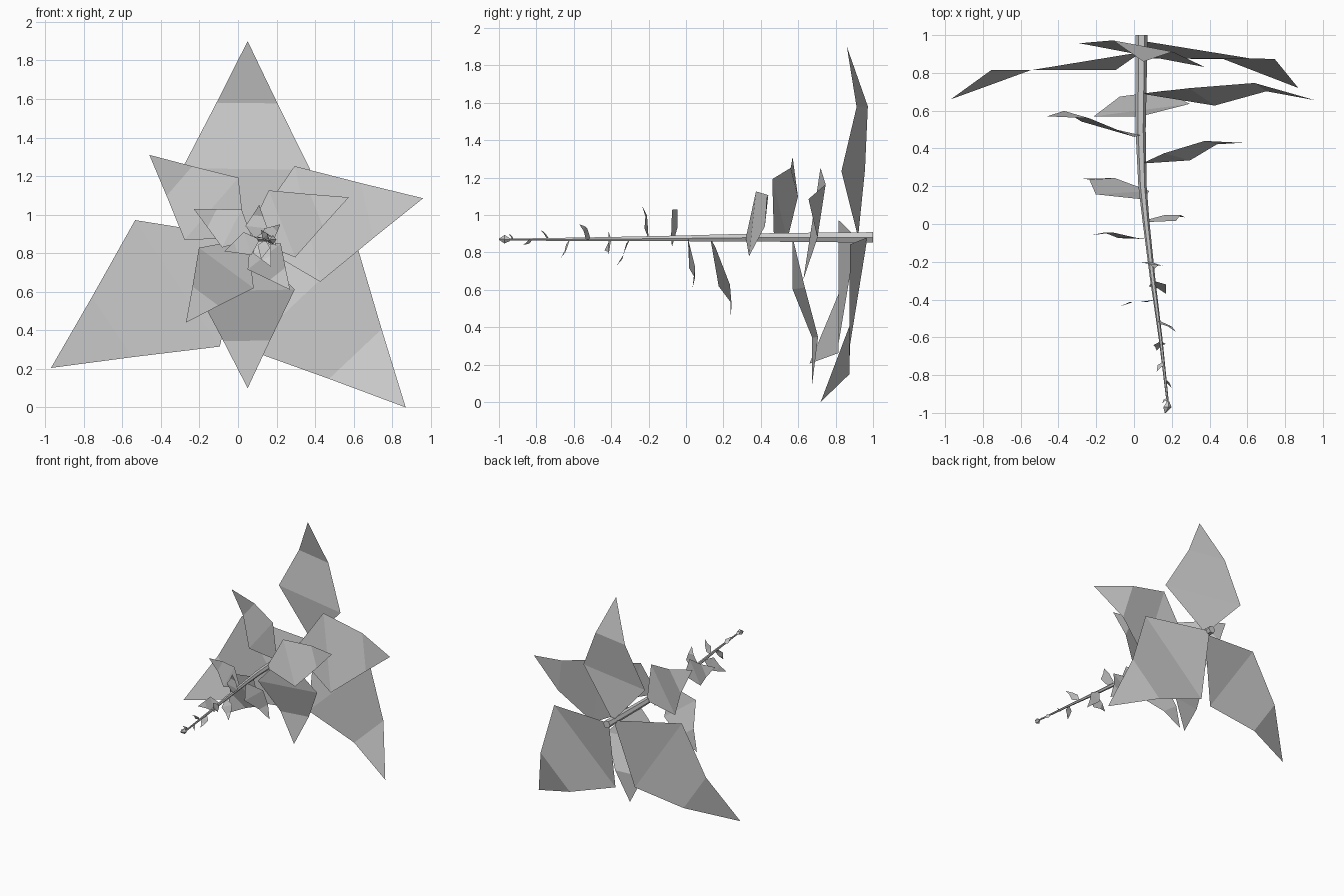
import bpy, bmesh, math
from mathutils import Vector

if "Cube" in bpy.data.objects:
    bpy.data.objects.remove(bpy.data.objects["Cube"])

# Stem centre line: x, y, z, radius
PATH = [(0.04, 1.0, 0.88, 0.032), (0.035, 0.5, 0.88, 0.027), (0.045, 0.2, 0.877, 0.022),
        (0.065, 0.0, 0.875, 0.018), (0.10, -0.3, 0.872, 0.014),
        (0.14, -0.6, 0.87, 0.010), (0.18, -0.96, 0.868, 0.006)]

# Leaves: y on the stem, tip x, y, z, sideways roll
LEAVES = [
    (0.92, 0.05, 0.86, 1.90, 0.19), (0.97, 0.87, 0.72, 0.00, 0.0),
    (0.91, -0.97, 0.66, 0.205, 0.0), (0.69, 0.96, 0.655, 1.085, 0.15),
    (0.57, 0.05, 0.675, 0.10, 0.13), (0.47, -0.46, 0.57, 1.31, 0.19),
    (0.32, 0.575, 0.43, 1.09, 0.10), (0.13, -0.27, 0.24, 0.44, 0.05),
    (0.01, 0.27, 0.035, 0.61, 0.0), (-0.08, -0.23, -0.06, 1.03, 0.0),
    (-0.20, 0.11, -0.235, 1.05, 0.15), (-0.30, 0.17, -0.37, 0.73, 0.1),
    (-0.40, -0.07, -0.435, 0.81, 0.0), (-0.51, 0.22, -0.57, 0.95, 0.1),
    (-0.62, 0.12, -0.67, 0.77, 0.1), (-0.73, 0.12, -0.78, 0.92, 0.1),
    (-0.82, 0.20, -0.87, 0.84, 0.0), (-0.92, 0.15, -0.95, 0.90, 0.0),
]


def finish(bm, name):
    mesh = bpy.data.meshes.new(name)
    bm.to_mesh(mesh)
    bm.free()
    obj = bpy.data.objects.new(name, mesh)
    bpy.context.collection.objects.link(obj)
    return obj


def on_stem(y):
    for a, b in zip(PATH, PATH[1:]):
        if a[1] >= y >= b[1]:
            t = (a[1] - y) / (a[1] - b[1])
            return Vector(a[:3]).lerp(Vector(b[:3]), t)


def loft(name, path, sides):
    bm = bmesh.new()
    rings = []
    for x, y, z, r in path:
        angles = [math.tau * i / sides for i in range(sides)]
        rings.append([bm.verts.new((x + r * math.cos(a), y, z + r * math.sin(a))) for a in angles])
    for a, b in zip(rings, rings[1:]):
        for i in range(sides):
            j = (i + 1) % sides
            bm.faces.new((a[i], a[j], b[j], b[i]))
    bm.faces.new(rings[0])
    bm.faces.new(rings[-1])
    bmesh.ops.recalc_face_normals(bm, faces=bm.faces)
    return finish(bm, name)


def leaf(name, y, tip, roll):
    base = on_stem(y)
    along = Vector(tip) - base
    flat = Vector((along.x, 0, along.z))
    length = flat.length
    d = flat / length
    side = Vector((-d.z, roll, d.x))
    bm = bmesh.new()
    root = bm.verts.new(base)
    pairs = []
    # Widest pair, then the bent pair below the tip
    for t, half, bow in ((0.35, 0.325, -0.005), (0.685, 0.155, 0.062)):
        mid = base + along * t + Vector((0, bow * length, 0))
        pairs.append([bm.verts.new(mid + side * half * length * s) for s in (1, -1)])
    end = bm.verts.new(tip)
    (a, b), (c, e) = pairs
    bm.faces.new((root, b, a))
    bm.faces.new((a, b, e, c))
    bm.faces.new((c, e, end))
    return finish(bm, name)


# Tapering stem
loft("stem", PATH, 6)

# Bud at the growing end
loft("bud", [(0.18, -0.94, 0.868, 0.007), (0.175, -0.97, 0.87, 0.024),
             (0.165, -1.0, 0.87, 0.003)], 5)

# Spiral of folded leaves, shrinking towards the bud
for i, (y, tx, ty, tz, roll) in enumerate(LEAVES):
    leaf(f"leaf_{i + 1:02d}", y, (tx, ty, tz), roll)
